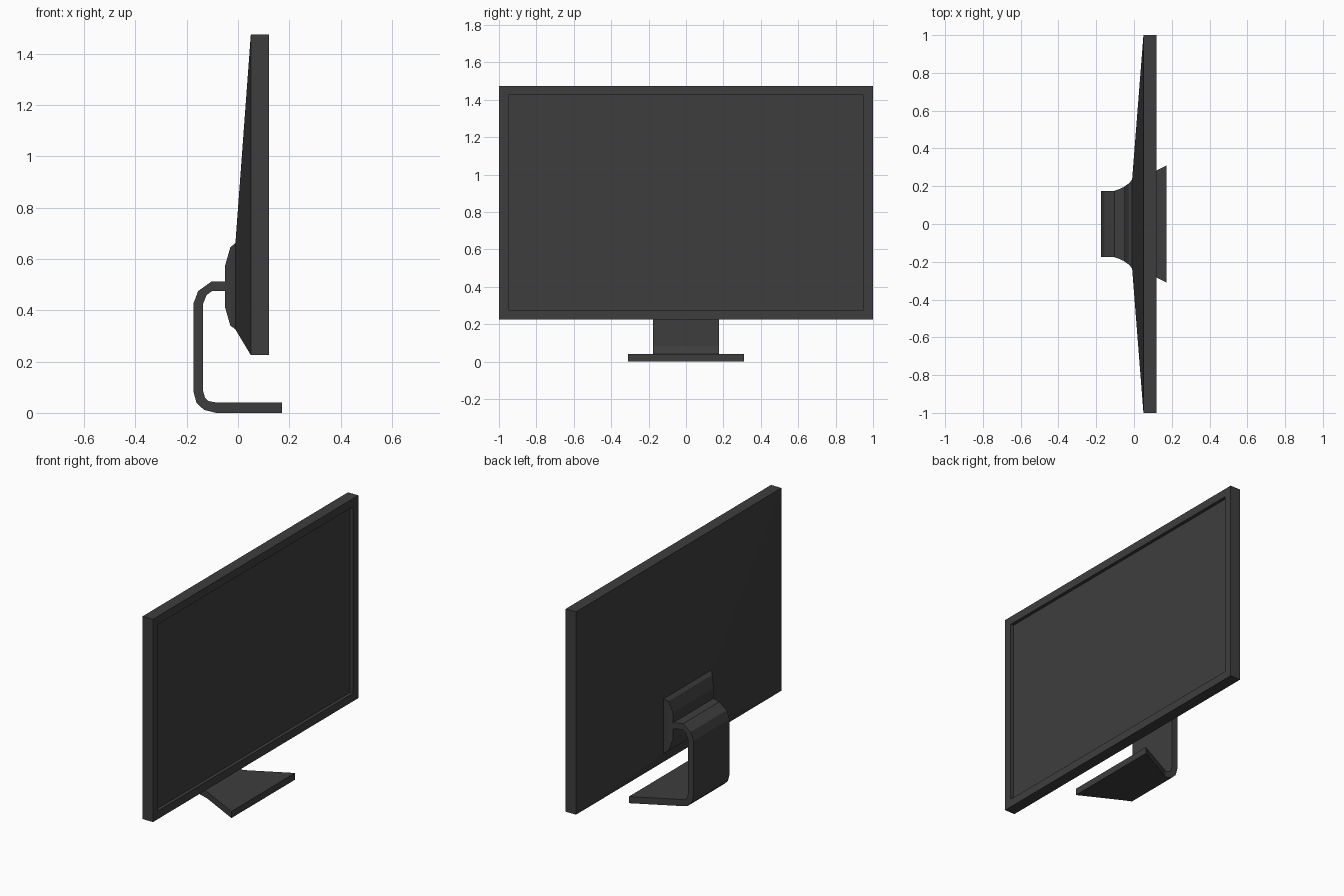
import bpy, bmesh

if "Cube" in bpy.data.objects:
    bpy.data.objects.remove(bpy.data.objects["Cube"])

mat = bpy.data.materials.new("dark grey plastic")
mat.diffuse_color = (0.048, 0.048, 0.048, 1)
mat.use_nodes = True
mat.node_tree.nodes["Principled BSDF"].inputs["Base Color"].default_value = mat.diffuse_color


def loft(name, rings):
    """Skin a row of four-cornered rings into a closed solid."""
    bm = bmesh.new()
    rows = [[bm.verts.new(p) for p in ring] for ring in rings]
    for a, b in zip(rows, rows[1:]):
        for i in range(4):
            j = (i + 1) % 4
            bm.faces.new((a[i], a[j], b[j], b[i]))
    bm.faces.new(rows[0])
    bm.faces.new(rows[-1])
    bmesh.ops.recalc_face_normals(bm, faces=bm.faces)
    me = bpy.data.meshes.new(name)
    bm.to_mesh(me)
    bm.free()
    me.materials.append(mat)
    ob = bpy.data.objects.new(name, me)
    bpy.context.collection.objects.link(ob)
    return ob


def rect(x, y, lo, hi):
    """Upright rectangle at x, half width y, between two heights."""
    return [(x, -y, lo), (x, y, lo), (x, y, hi), (x, -y, hi)]


# Housing: tapered back, straight rim, front bezel and screen recess
loft("housing", [rect(-0.01, 0.235, 0.325, 0.663),
                 rect(0.05, 1.0, 0.225, 1.475),
                 rect(0.12, 1.0, 0.225, 1.475),
                 rect(0.12, 0.95, 0.275, 1.425),
                 rect(0.098, 0.95, 0.275, 1.425)])

# Screen plate lying in the recess
loft("screen", [rect(0.097, 0.95, 0.275, 1.425),
                rect(0.10, 0.95, 0.275, 1.425)])

# Rounded mount on the back
loft("stand_mount", [rect(-0.009, 0.235, 0.325, 0.663),
                     rect(-0.03, 0.213, 0.34, 0.645),
                     rect(-0.05, 0.2, 0.41, 0.575)])

# Bent strip stand: outer point (x, z), inner point (x, z), half width
W = 0.176
sections = [
    ((-0.045, 0.512), (-0.045, 0.475), 0.2),
    ((-0.075, 0.512), (-0.075, 0.475), 0.186),
    ((-0.103, 0.512), (-0.100, 0.475), W),
    ((-0.155, 0.475), (-0.122, 0.460), W),
    ((-0.174, 0.425), (-0.136, 0.425), W),
    ((-0.174, 0.085), (-0.136, 0.085), W),
    ((-0.162, 0.040), (-0.129, 0.060), W),
    ((-0.133, 0.012), (-0.115, 0.046), W),
    ((-0.085, 0.0), (-0.088, 0.041), W),
    ((0.172, 0.0), (0.172, 0.041), 0.31),
]
loft("stand", [[(o[0], -w, o[1]), (o[0], w, o[1]), (i[0], w, i[1]), (i[0], -w, i[1])]
               for o, i, w in sections])
